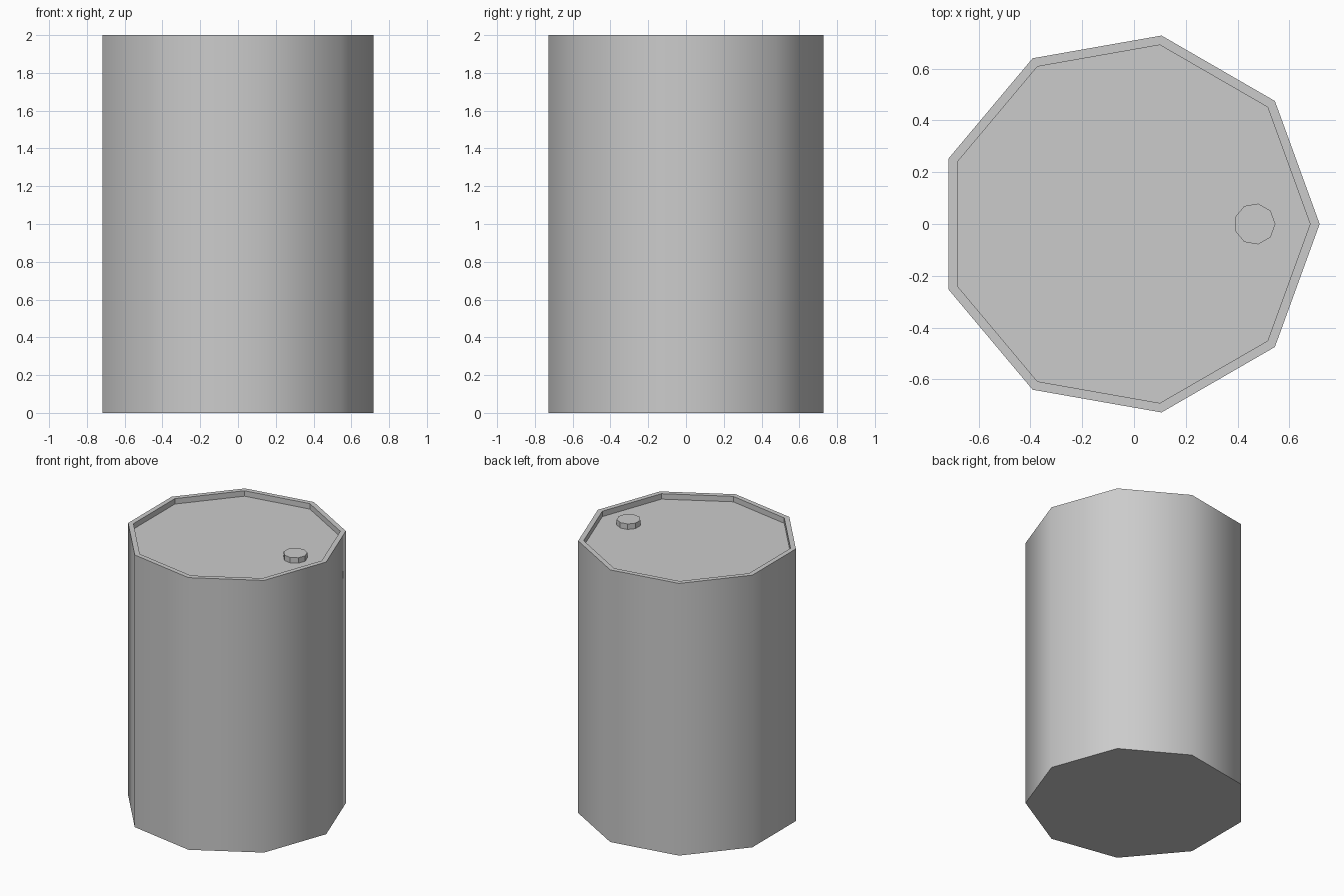
import bpy, bmesh
from math import cos, sin, tau

if "Cube" in bpy.data.objects:
    bpy.data.objects.remove(bpy.data.objects["Cube"])

SIDES = 9
CX = -0.022   # nonagon centre, so that the bounding box is centred


def ring(bm, r, z, cx):
    return [bm.verts.new((cx + r * cos(tau * i / SIDES), r * sin(tau * i / SIDES), z))
            for i in range(SIDES)]


def lathe(name, profile, cx, smooth_bands=()):
    """Nine-sided closed solid from (radius, z) steps, bottom to top."""
    bm = bmesh.new()
    rings = [ring(bm, r, z, cx) for r, z in profile]
    for k, (a, b) in enumerate(zip(rings, rings[1:])):
        for i in range(SIDES):
            j = (i + 1) % SIDES
            f = bm.faces.new((a[i], a[j], b[j], b[i]))
            f.smooth = k in smooth_bands
    bm.faces.new(rings[0][::-1])
    bm.faces.new(rings[-1])
    # keep borders between smooth and flat faces crisp
    for e in bm.edges:
        e.smooth = all(f.smooth for f in e.link_faces)
    mesh = bpy.data.meshes.new(name)
    bm.to_mesh(mesh)
    bm.free()
    obj = bpy.data.objects.new(name, mesh)
    bpy.context.collection.objects.link(obj)
    return obj


# Barrel body: smooth wall, flat rim and recessed lid
lathe("barrel_body", [(0.739, 0), (0.739, 2.0), (0.702, 2.0), (0.702, 1.96)], CX, (0,))

# Small filler cap standing on the lid
lathe("filler_cap", [(0.08, 1.96), (0.08, 2.0)], 0.466)
